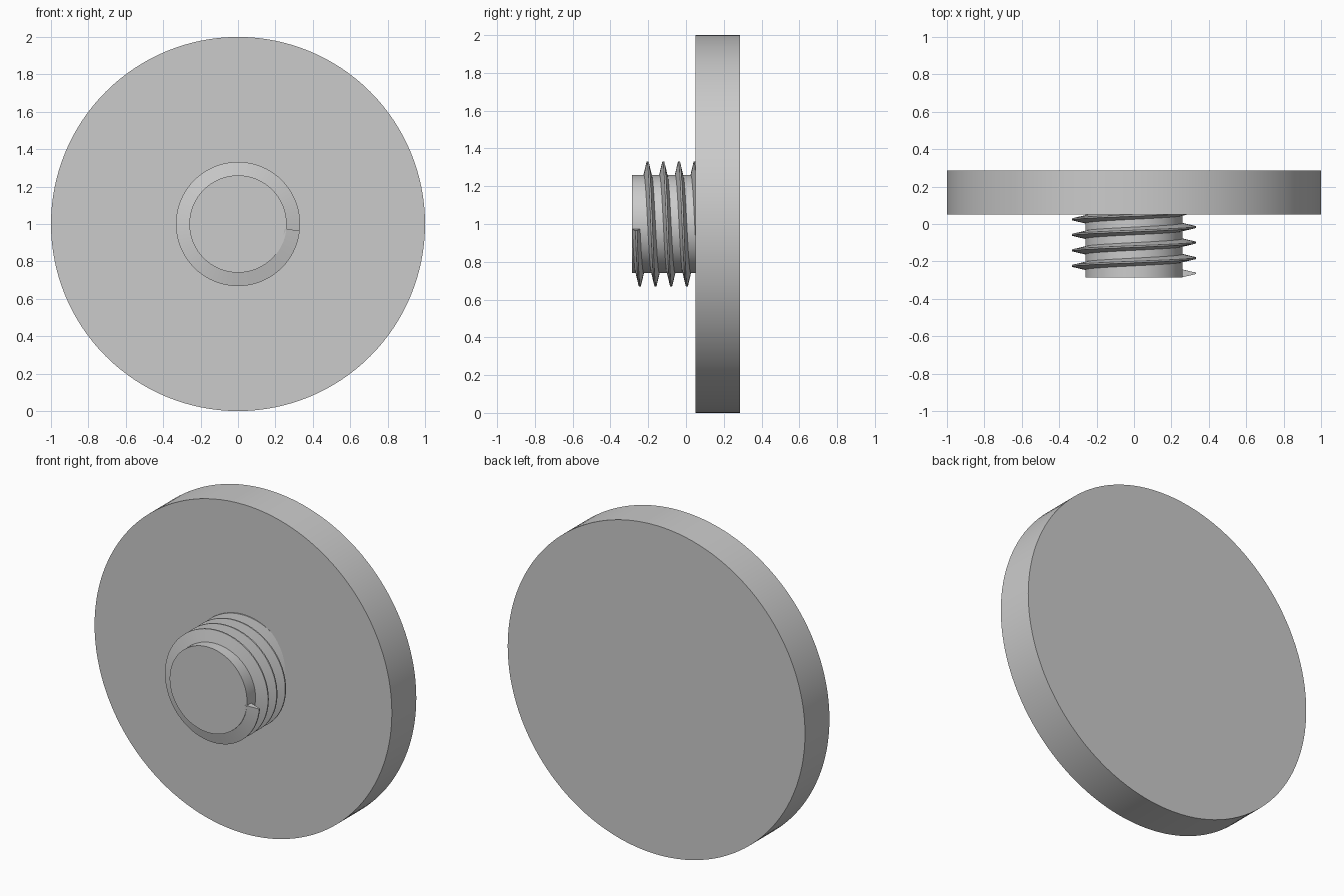
import bpy, bmesh
from math import radians, cos, sin, pi

cube = bpy.data.objects.get("Cube")
if cube:
    bpy.data.objects.remove(cube, do_unlink=True)

CENTER_Z = 1.0
FRONT, DISC_FRONT, BACK = -0.285, 0.05, 0.285
ROOT_R, CREST_R = 0.26, 0.332

grey = bpy.data.materials.new("plain grey")
grey.use_nodes = True
colour = (0.6, 0.6, 0.6, 1)
grey.diffuse_color = colour
grey.node_tree.nodes["Principled BSDF"].inputs["Base Color"].default_value = colour


def smooth(obj):
    bpy.ops.object.select_all(action='DESELECT')
    obj.select_set(True)
    bpy.context.view_layer.objects.active = obj
    bpy.ops.object.shade_smooth_by_angle(angle=radians(25))


def cylinder(name, radius, y0, y1, sides):
    bpy.ops.mesh.primitive_cylinder_add(
        vertices=sides, radius=radius, depth=y1 - y0,
        location=(0, (y0 + y1) / 2, CENTER_Z), rotation=(pi / 2, 0, 0))
    obj = bpy.context.object
    obj.name = name
    obj.data.materials.append(grey)
    smooth(obj)


def thread(name, pitch, turns, start_y, start_angle, steps=72):
    # Sweep a narrow trapezoid tooth along a helix into the disc
    tooth = [(ROOT_R - 0.01, -0.023), (CREST_R, -0.004),
             (CREST_R, 0.004), (ROOT_R - 0.01, 0.023)]
    bm = bmesh.new()
    rings = []
    for i in range(int(turns * steps) + 1):
        a = start_angle - 2 * pi * i / steps
        y = start_y + pitch * i / steps
        rings.append([bm.verts.new((r * cos(a), y + dy, CENTER_Z + r * sin(a)))
                      for r, dy in tooth])
    for p, q in zip(rings, rings[1:]):
        for k in range(4):
            n = (k + 1) % 4
            bm.faces.new((p[k], p[n], q[n], q[k]))
    bm.faces.new(rings[0])
    bm.faces.new(rings[-1])
    bmesh.ops.recalc_face_normals(bm, faces=bm.faces)
    mesh = bpy.data.meshes.new(name)
    bm.to_mesh(mesh)
    bm.free()
    mesh.materials.append(grey)
    obj = bpy.data.objects.new(name, mesh)
    bpy.context.collection.objects.link(obj)
    smooth(obj)


# Large round plate, threaded stud core and its helical ridge
cylinder("disc", 1.0, DISC_FRONT, BACK, 128)
cylinder("stud_core", ROOT_R, FRONT, DISC_FRONT + 0.02, 96)
thread("stud_thread", pitch=0.083, turns=4.2, start_y=-0.264,
       start_angle=radians(-6))
